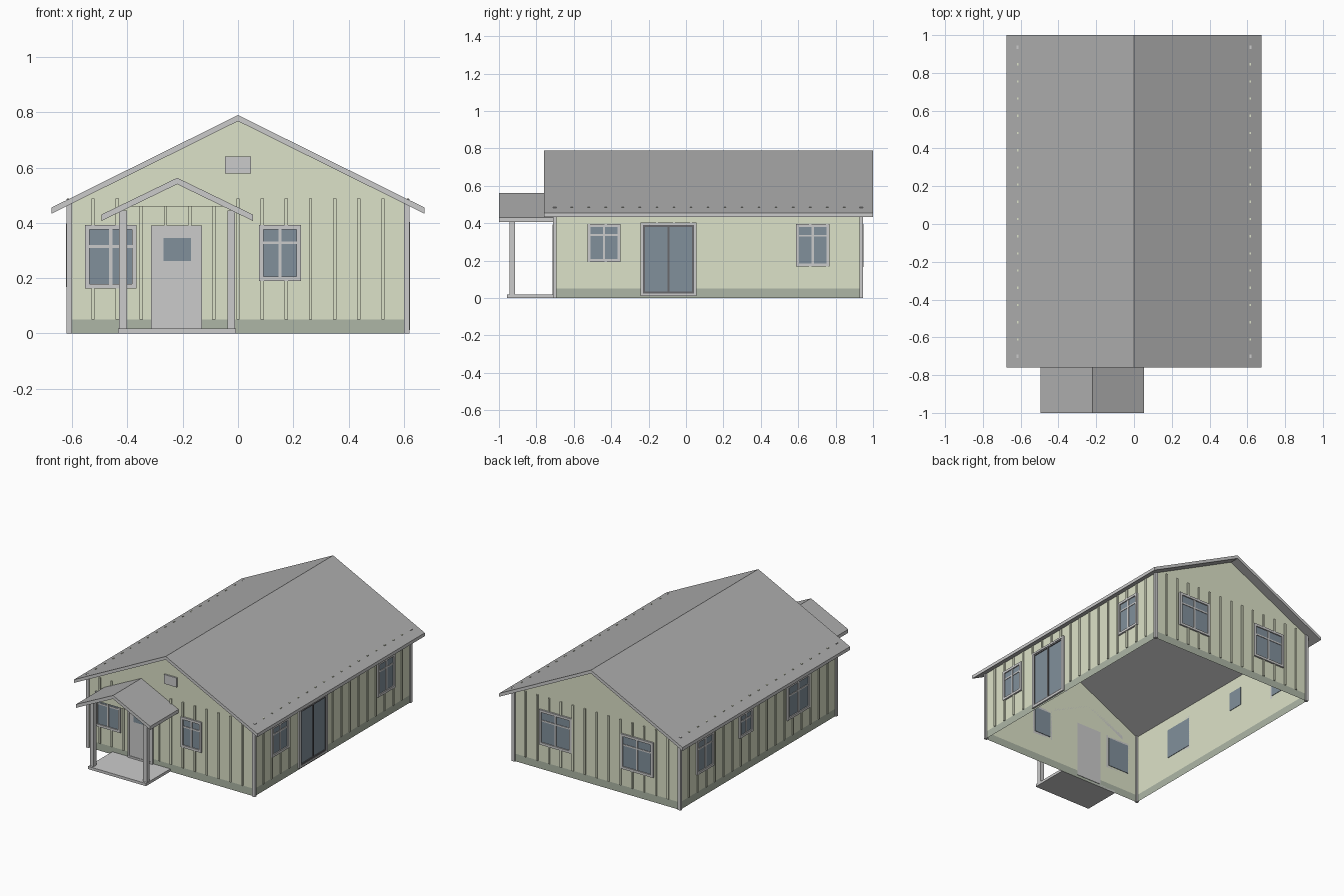
import bpy, bmesh
from mathutils import Vector

if "Cube" in bpy.data.objects:
    bpy.data.objects.remove(bpy.data.objects["Cube"])


def material(name, r, g, b):
    m = bpy.data.materials.new(name)
    m.diffuse_color = (r, g, b, 1)
    m.use_nodes = True
    m.node_tree.nodes["Principled BSDF"].inputs["Base Color"].default_value = m.diffuse_color
    return m


TRIM = material("trim_grey", 0.8, 0.8, 0.8)
SIDING = material("siding_green", 0.72, 0.76, 0.58)
SKIRT = material("skirt_green", 0.42, 0.47, 0.38)
ROOF = material("roof_grey", 0.42, 0.42, 0.42)
GLASS = material("glass_blue", 0.22, 0.28, 0.33)
DARK = material("dark_frame", 0.14, 0.14, 0.15)

WX, Y0, Y1 = 0.612, -0.702, 0.937   # wall planes
SLOPE = 0.496


def finish(name, bm, mats):
    bmesh.ops.recalc_face_normals(bm, faces=bm.faces[:])
    me = bpy.data.meshes.new(name)
    bm.to_mesh(me)
    bm.free()
    for m in mats:
        me.materials.append(m)
    ob = bpy.data.objects.new(name, me)
    bpy.context.collection.objects.link(ob)
    return ob


def boxes(name, items, mat=TRIM):
    """One object made of boxes given as (x0, x1, y0, y1, z0, z1)."""
    bm = bmesh.new()
    for b in items:
        lo, hi = Vector(b[0::2]), Vector(b[1::2])
        vs = bmesh.ops.create_cube(bm, size=1)["verts"]
        for v in vs:
            v.co = Vector([(lo[i] + hi[i]) / 2 + v.co[i] * (hi[i] - lo[i]) for i in range(3)])
    return finish(name, bm, [mat])


def prism(name, profile, y0, y1, mats, hollow=False):
    """Extrude an xz profile along y; hollow drops top and bottom, 2 mats = edges/slopes."""
    bm = bmesh.new()
    face = bm.faces.new([bm.verts.new((x, y0, z)) for x, z in profile])
    ext = bmesh.ops.extrude_face_region(bm, geom=[face], use_keep_orig=True)["geom"]
    for v in ext:
        if isinstance(v, bmesh.types.BMVert):
            v.co.y = y1
    bmesh.ops.recalc_face_normals(bm, faces=bm.faces[:])
    bm.normal_update()
    sloped = [f for f in bm.faces if abs(f.normal.z) > 0.5]
    if hollow:
        bmesh.ops.delete(bm, geom=sloped, context="FACES")
    elif len(mats) > 1:
        for f in sloped:
            f.material_index = 1
    return finish(name, bm, mats)


def on_wall(side, u0, u1, z0, z1, d0, d1):
    """Box on a wall: u runs along the wall, d is the distance outwards."""
    if side == "front":
        return (u0, u1, Y0 - d1, Y0 - d0, z0, z1)
    if side == "back":
        return (u0, u1, Y1 + d0, Y1 + d1, z0, z1)
    if side == "right":
        return (WX + d0, WX + d1, u0, u1, z0, z1)
    return (-WX - d1, -WX - d0, u0, u1, z0, z1)


def border(side, u0, u1, z0, z1, t, d0, d1):
    return [on_wall(side, *r, d0, d1) for r in (
        (u0, u0 + t, z0, z1), (u1 - t, u1, z0, z1),
        (u0 + t, u1 - t, z0, z0 + t), (u0 + t, u1 - t, z1 - t, z1))]


def gable_roof(name, cx, half, top, slope, thick, y0, y1):
    e = top - half * slope
    prism(name, [(cx - half, e), (cx, top), (cx + half, e), (cx + half, e - thick),
                 (cx, top - thick), (cx - half, e - thick)], y0, y1, [TRIM, ROOF])


# Walls: open shell, darker skirt at the foot
wall_top = 0.768 - WX * SLOPE
prism("walls", [(-WX, 0.05), (WX, 0.05), (WX, wall_top), (0, 0.768), (-WX, wall_top)],
      Y0, Y1, [SIDING], hollow=True)
prism("skirt", [(-WX, 0), (WX, 0), (WX, 0.05), (-WX, 0.05)], Y0, Y1, [SKIRT], hollow=True)

# Main roof and porch roof
gable_roof("main_roof", 0, 0.675, 0.79, SLOPE, 0.022, -0.76, 1.0)
gable_roof("porch_roof", -0.22, 0.274, 0.563, 0.485, 0.023, -1.0, Y0)

# Corner posts
boxes("corner_posts", [(x, x + 0.021, y, y + 0.018, 0, 0.487)
                       for x in (-0.621, 0.6) for y in (-0.71, 0.927)])

# Windows: side, u0, u1, z0, z1, height of the cross bar
windows = [
    ("front", -0.553, -0.368, 0.163, 0.392, 0.315),
    ("front", 0.076, 0.228, 0.19, 0.392, 0.328),
    ("right", -0.527, -0.35, 0.193, 0.397, 0.338),
    ("right", 0.588, 0.767, 0.168, 0.397, 0.333),
    ("back", 0.18, 0.42, 0.165, 0.397, 0.325),
    ("back", -0.42, -0.18, 0.165, 0.397, 0.325),
    ("left", 0.588, 0.767, 0.168, 0.397, 0.333),
    ("left", 0.18, 0.32, 0.24, 0.397, 0.345),
    ("left", -0.42, -0.18, 0.168, 0.397, 0.325),
]
for i, (s, u0, u1, z0, z1, bar) in enumerate(windows, 1):
    t, mid = 0.016, (u0 + u1) / 2
    boxes(f"window_frame_{i}", border(s, u0, u1, z0, z1, t, 0, 0.011) + [
        on_wall(s, mid - 0.006, mid + 0.006, z0 + t, z1 - t, 0, 0.008),
        on_wall(s, u0 + t, u1 - t, bar - 0.005, bar + 0.005, 0, 0.0075)])
    boxes(f"window_glass_{i}", [on_wall(s, u0 + t, u1 - t, z0 + t, z1 - t, -0.003, 0.004)], GLASS)

# Sliding glass door on the right side
D = (-0.243, 0.056, 0.012, 0.403)
boxes("sliding_door_trim", border("right", *D, 0.013, 0, 0.011))
inner = (D[0] + 0.013, D[1] - 0.013, D[2] + 0.013, D[3] - 0.013)
boxes("sliding_door_frame", border("right", *inner, 0.01, 0, 0.009)
      + [on_wall("right", -0.099, -0.089, inner[2] + 0.01, inner[3] - 0.01, 0, 0.009)], DARK)
boxes("sliding_door_glass", [on_wall("right", *inner, -0.003, 0.004)], GLASS)

# Front door with its small pane, and the gable vent
F = (-0.314, -0.13, 0.018, 0.39)
boxes("front_door", [on_wall("front", *F, -0.003, 0.007)])
boxes("front_door_trim", border("front", *F, 0.012, 0.005, 0.011))
boxes("front_door_pane", [on_wall("front", -0.27, -0.17, 0.262, 0.345, 0.004, 0.009)], GLASS)
boxes("gable_vent", [on_wall("front", -0.047, 0.047, 0.578, 0.64, 0, 0.01)])

# Battens: evenly spaced strips, interrupted at openings
openings = [w[:5] for w in windows] + [("right", *D), ("front", *F)]
for side, a, b, n in (("front", -WX, WX, 14), ("back", -WX, WX, 14),
                      ("right", Y0, Y1, 18), ("left", Y0, Y1, 18)):
    strips = []
    for k in range(1, n):
        u = a + (b - a) * k / n
        hit = [o for o in openings if o[0] == side and o[1] - 0.005 < u < o[2] + 0.005]
        spans = [(0.05, hit[0][3]), (hit[0][4], 0.488)] if hit else [(0.05, 0.488)]
        strips += [on_wall(side, u - 0.006, u + 0.006, z0, z1, 0, 0.007)
                   for z0, z1 in spans if z1 - z0 > 0.01]
    boxes(f"{side}_battens", strips, SIDING)

# Porch: floor slab, posts and gable infill
boxes("porch_floor", [(-0.434, -0.007, -0.957, Y0, 0, 0.018)])
boxes("porch_posts", [(x, x + 0.028, -0.943, -0.915, 0.018, 0.445) for x in (-0.43, -0.038)])
prism("porch_gable", [(-0.387, 0.46), (-0.053, 0.46), (-0.22, 0.541)], -0.94, -0.918, [SIDING])
